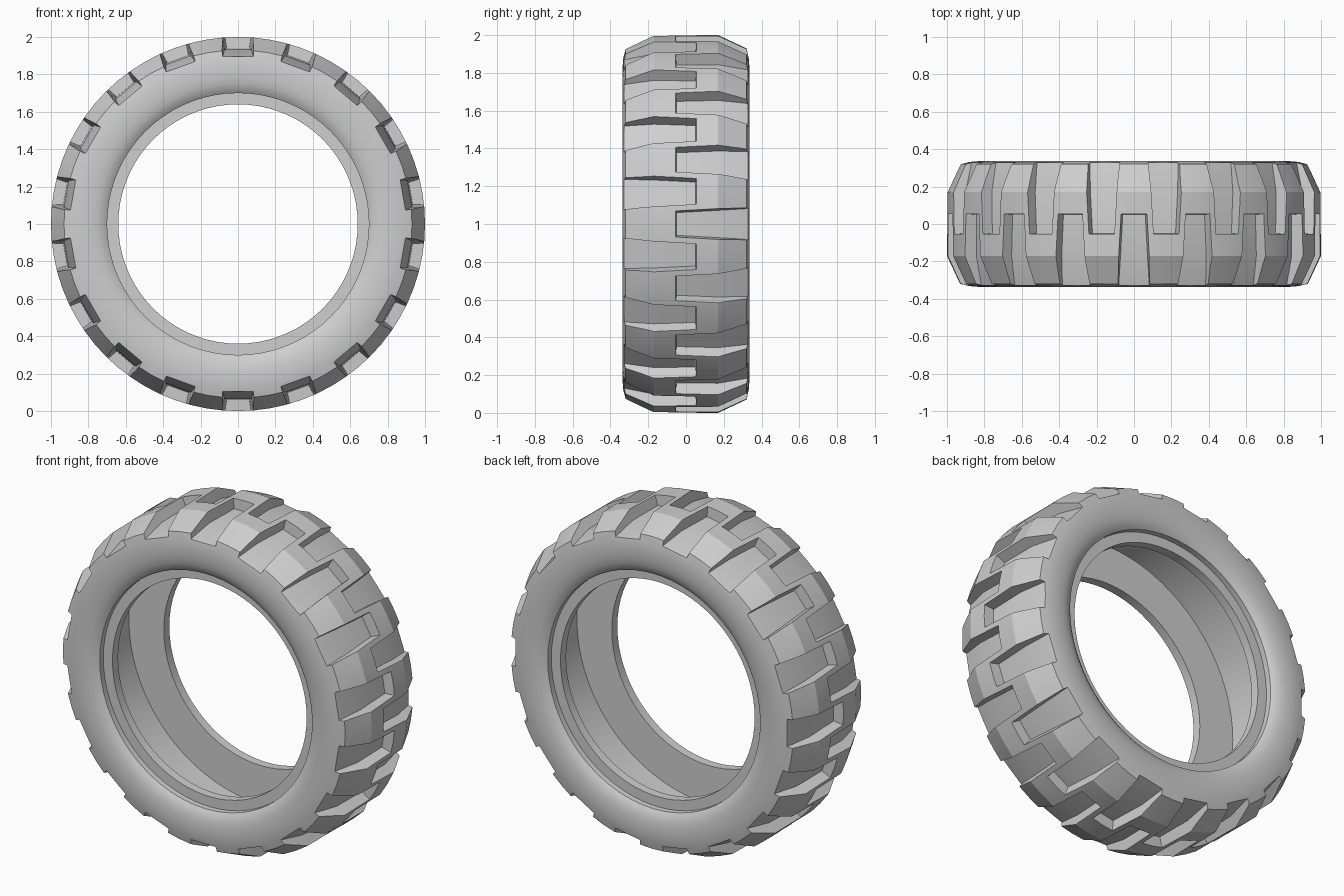
import bpy, bmesh, math
from mathutils import Matrix, Vector

if "Cube" in bpy.data.objects:
    bpy.data.objects.remove(bpy.data.objects["Cube"])

SEGMENTS = 72
LUGS = 18          # grooves on each side

# Half cross-section as (radius, y): hollow, bead, rim step, sidewall, shoulder
HALF = [(.87, .215), (.64, .215), (.64, .268), (.70, .268), (.70, .302),
        (.72, .317), (.75, .328), (.785, .334), (.83, .336),
        (.88, .332), (.93, .32), (1.0, .17)]
PROFILE = HALF + [(r, -y) for r, y in reversed(HALF)]

rubber = bpy.data.materials.new("grey_rubber")
rubber.diffuse_color = (.62, .62, .62, 1)
rubber.use_nodes = True
rubber.node_tree.nodes["Principled BSDF"].inputs["Base Color"].default_value = rubber.diffuse_color


def finish(name, bm):
    bmesh.ops.recalc_face_normals(bm, faces=bm.faces)
    mesh = bpy.data.meshes.new(name)
    bm.to_mesh(mesh)
    bm.free()
    obj = bpy.data.objects.new(name, mesh)
    bpy.context.collection.objects.link(obj)
    obj.location.z = 1
    return obj


# Tyre body: cross-section turned about the y axis
bm = bmesh.new()
rings = []
for i in range(SEGMENTS):
    a = 2 * math.pi * i / SEGMENTS
    rings.append([bm.verts.new((r * math.sin(a), y, r * math.cos(a)))
                  for r, y in PROFILE])
n = len(PROFILE)
for i in range(SEGMENTS):
    p, q = rings[i], rings[(i + 1) % SEGMENTS]
    for j in range(n):
        k = (j + 1) % n
        bm.faces.new((p[j], p[k], q[k], q[j]))
tyre = finish("tyre", bm)
tyre.data.materials.append(rubber)

# Tread groove cutters: flared wedges, staggered between the two sides
# Sections as (y, floor radius, half width)
SECTIONS = [(-.05, .938, .060), (.17, .932, .072), (.40, .878, .086)]


def add_groove(bm, side, angle):
    turn = Matrix.Rotation(angle, 3, 'Y')
    loops = []
    for i, (y, r, w) in enumerate(SECTIONS):
        lean = .012 if i == 0 else 0      # end wall slopes outward
        corners = [(-w, r, y), (w, r, y),
                   (w + .025, 1.1, y - lean), (-w - .025, 1.1, y - lean)]
        loops.append([bm.verts.new(turn @ Vector((x, side * v, z)))
                      for x, z, v in corners])
    for a, b in zip(loops, loops[1:]):
        for j in range(4):
            k = (j + 1) % 4
            bm.faces.new((a[j], a[k], b[k], b[j]))
    bm.faces.new(loops[0])
    bm.faces.new(loops[-1])


bm = bmesh.new()
step = 2 * math.pi / LUGS
for i in range(LUGS):
    add_groove(bm, -1, i * step)
    add_groove(bm, 1, (i + .5) * step)
cutter = finish("groove_cutter", bm)
cutter.hide_render = True

# Cut the grooves and keep the hard edges
cut = tyre.modifiers.new("grooves", 'BOOLEAN')
cut.operation = 'DIFFERENCE'
cut.solver = 'EXACT'
cut.object = cutter
bpy.context.view_layer.objects.active = tyre
tyre.select_set(True)
bpy.ops.object.modifier_apply(modifier=cut.name)
bpy.data.objects.remove(cutter)
bpy.ops.object.shade_smooth_by_angle(angle=math.radians(20))
